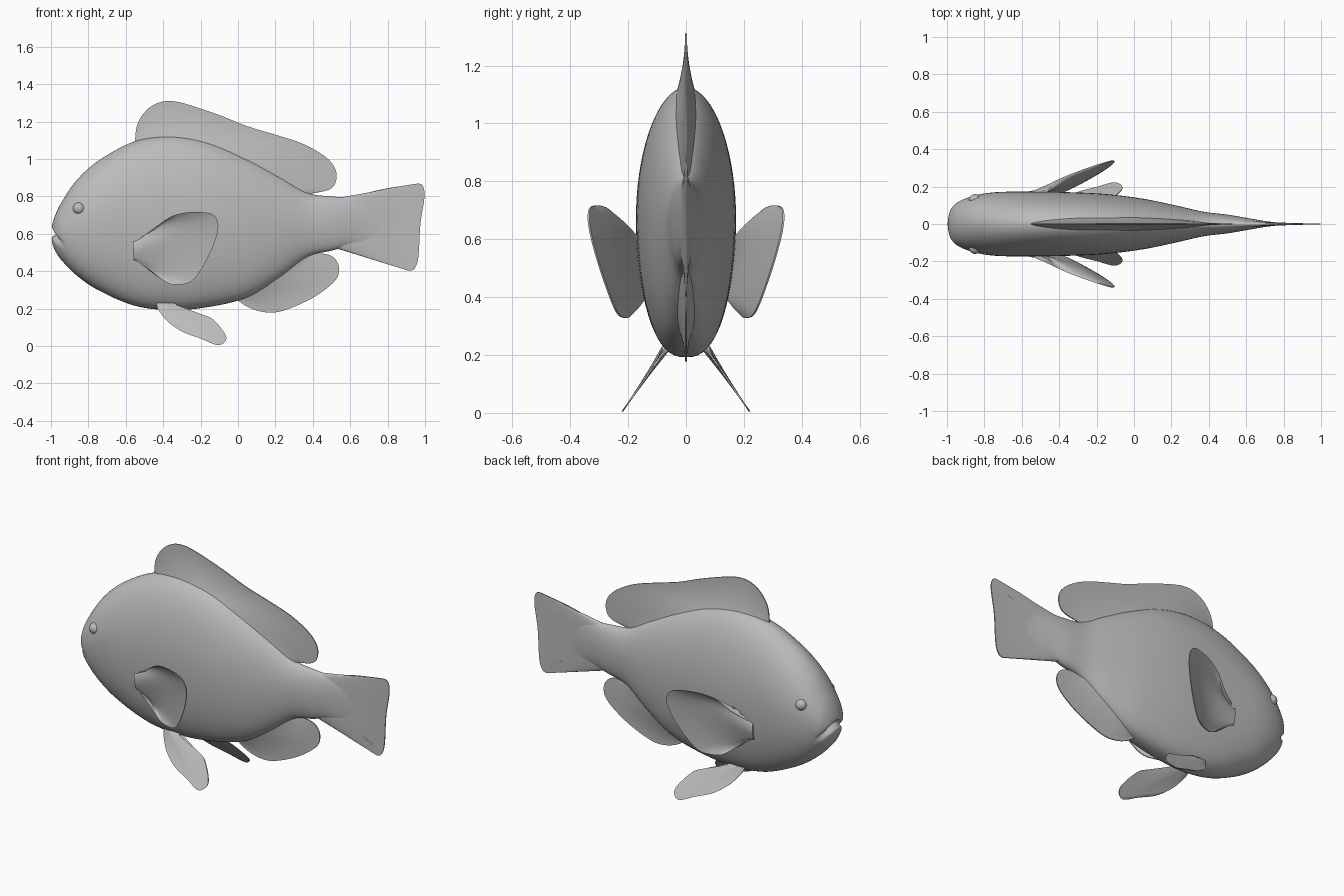
import bpy, bmesh, math
from mathutils import Vector

if "Cube" in bpy.data.objects:
    bpy.data.objects.remove(bpy.data.objects["Cube"], do_unlink=True)

grey = bpy.data.materials.new("plain_grey")
grey.use_nodes = True
grey.diffuse_color = (0.5, 0.5, 0.5, 1)
grey.node_tree.nodes["Principled BSDF"].inputs["Base Color"].default_value = (0.5, 0.5, 0.5, 1)


def spline(points, count):
    """Resample a list of tuples as a smooth curve through all points."""
    last, out = len(points) - 1, []
    for k in range(count):
        f = k / (count - 1) * last
        i = min(int(f), last - 1)
        t = f - i
        a, b, c, d = (Vector(points[max(0, min(last, i + o))]) for o in (-1, 0, 1, 2))
        out.append(b + (c - a) * t / 2 + (a - b * 2.5 + c * 2 - d / 2) * t**2
                   + ((b - c) * 3 + d - a) * t**3 / 2)
    return out


def finish(name, rings, angle=60):
    """Skin closed rings of points into one smooth object."""
    bm = bmesh.new()
    loops = [[bm.verts.new(p) for p in ring] for ring in rings]
    n = len(loops[0])
    for r, s in zip(loops, loops[1:]):
        for j in range(n):
            k = (j + 1) % n
            bm.faces.new((r[j], r[k], s[k], s[j]))
    bm.faces.new(loops[0])
    bm.faces.new(loops[-1])
    bmesh.ops.remove_doubles(bm, verts=bm.verts, dist=0.0001)
    bmesh.ops.recalc_face_normals(bm, faces=bm.faces)
    mesh = bpy.data.meshes.new(name)
    bm.to_mesh(mesh)
    bm.free()
    obj = bpy.data.objects.new(name, mesh)
    bpy.context.collection.objects.link(obj)
    smooth(obj, angle)


def smooth(obj, angle=60):
    if not obj.data.materials:
        obj.data.materials.append(grey)
    bpy.ops.object.select_all(action="DESELECT")
    obj.select_set(True)
    bpy.context.view_layer.objects.active = obj
    bpy.ops.object.shade_smooth_by_angle(angle=math.radians(angle))


def fin(name, base, tip, thick, place=lambda x, z, t: 0, cols=49, rows=9):
    """Thin blade between a base curve and an outer curve, thickest at the base."""
    rings = []
    for i, (b, e) in enumerate(zip(spline(base, cols), spline(tip, cols))):
        swell = math.sin(math.pi * i / (cols - 1)) ** 0.5 if 0 < i < cols - 1 else 0
        sides = ([], [])
        for j in range(rows):
            t = j / (rows - 1)
            p = b.lerp(e, t)
            half = thick * swell * (1 - t) ** 2 + 0.003
            for side, s in zip(sides, (1, -1)):
                side.append((p.x, place(p.x, p.y, t) + s * half, p.y))
        rings.append(sides[0] + sides[1][::-1])
    finish(name, rings)


# Body: x, top, bottom, half width from snout to tail root
stations = [(-0.998, .605, .595, .004), (-0.993, .65, .55, .045), (-0.975, .705, .505, .085),
            (-0.94, .775, .455, .118), (-0.86, .89, .375, .15), (-0.74, .995, .295, .17),
            (-0.55, 1.095, .215, .173), (-0.35, 1.125, .192, .17), (-0.15, 1.09, .21, .16),
            (0.05, 1.005, .26, .135), (0.22, .91, .36, .10), (0.37, .82, .475, .066),
            (0.5, .80, .51, .05), (0.6, .795, .535, .033), (0.7, .78, .54, .016),
            (0.8, .74, .56, .004)]
rings, seg = [], 72
for x, top, bottom, width in spline(stations, 130):
    mid = bottom + (top - bottom) * 0.52
    ring = []
    for k in range(seg):
        a = 2 * math.pi * k / seg
        c, s = math.cos(a), math.sin(a)
        # Belly is flatter than the back
        c = math.copysign(abs(c) ** (0.8 if s < 0 else 1.03), c)
        y, z = width * c, mid + s * ((top - mid) if s > 0 else (mid - bottom))
        # Mouth crease that droops to the sides
        line = 0.607 - 5 * y * y
        fade = max(0, 1 - abs(y) / 0.115)
        dent = 0.045 * math.exp(-((z - line) / 0.016) ** 2) * fade ** 0.5
        near = max(0, min(1, (-0.9 - x) / 0.05))
        ring.append((x + dent * near, y * (1 - 0.8 * dent * near), z))
    rings.append(ring)
finish("body", rings, 80)

# Middle fins
fin("dorsal_fin",
    [(-.54, 1.07), (-.4, 1.10), (-.25, 1.09), (-.05, 1.03), (.15, .93), (.36, .79)],
    [(-.55, 1.10), (-.54, 1.18), (-.5, 1.25), (-.44, 1.295), (-.37, 1.31), (-.28, 1.295),
     (-.1, 1.235), (.05, 1.175), (.2, 1.13), (.35, 1.08), (.47, 1.01), (.523, .94),
     (.52, .87), (.48, .833), (.38, .815)], 0.035)
fin("anal_fin",
    [(0, .27), (.1, .31), (.22, .38), (.38, .5)],
    [(-.01, .25), (.05, .21), (.12, .185), (.2, .18), (.3, .21), (.42, .27),
     (.52, .35), (.54, .42), (.51, .475), (.45, .495), (.39, .49)], 0.03)
fin("tail_fin",
    [(.5, .785), (.5, .72), (.5, .6), (.5, .53)],
    [(.955, .868), (.985, .86), (.997, .8), (.975, .65), (.965, .48), (.945, .415), (.915, .402)], 0.028)
fin("tail_upper_web", [(.55, .79), (.62, .78), (.75, .76), (.9, .8)],
    [(.55, .795), (.63, .805), (.78, .84), (.955, .868)], 0.004, rows=4)
fin("tail_lower_web", [(.55, .54), (.62, .56), (.75, .53), (.9, .46)],
    [(.55, .525), (.63, .518), (.75, .467), (.915, .402)], 0.004, rows=4)

# Paired fins and eyes
for side, s in (("left", 1), ("right", -1)):
    # The fish faces -x, so these names follow the +x-left frame on the y sides
    label = "back" if s > 0 else "front"
    fin(label + "_pectoral_fin", [(-.56, .46), (-.56, .5), (-.56, .56)],
        [(-.53, .45), (-.45, .39), (-.38, .338), (-.32, .328), (-.25, .345), (-.19, .42),
         (-.13, .54), (-.105, .64), (-.13, .7), (-.2, .716), (-.3, .71), (-.38, .68),
         (-.45, .62), (-.53, .575)], 0.014,
        lambda x, z, t: s * (.17 + .34 * (x + .53) + .16 * (z - .52) - .03 * math.sin(math.pi * t)))
    fin(label + "_pelvic_fin", [(-.44, .23), (-.39, .23), (-.33, .23)],
        [(-.43, .2), (-.38, .135), (-.3, .078), (-.2, .04), (-.105, .005), (-.062, .045),
         (-.115, .125), (-.17, .16), (-.27, .165), (-.33, .2)], 0.016,
        lambda x, z, t: s * (.085 + .69 * (.2 - z)))
    bpy.ops.mesh.primitive_uv_sphere_add(segments=24, ring_count=12, radius=0.033,
                                         location=(-.85, s * .127, .735))
    eye = bpy.context.object
    eye.name = label + "_eye"
    smooth(eye)
